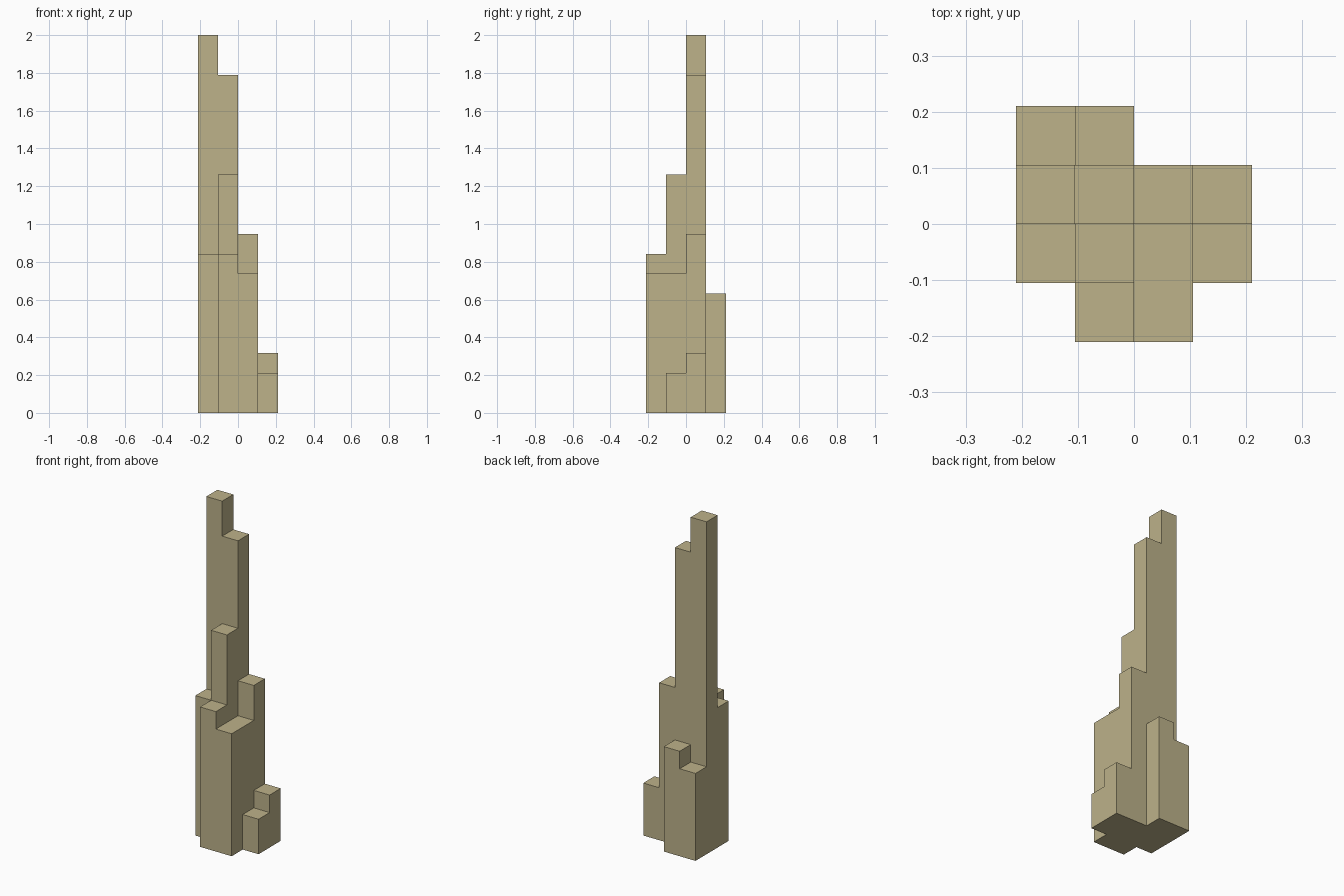
import bpy
import bmesh
from mathutils import Matrix, Vector

cube = bpy.data.objects.get("Cube")
if cube:
    bpy.data.objects.remove(cube, do_unlink=True)

# One flat sandstone colour
COLOUR = (0.508, 0.445, 0.254, 1.0)
stone = bpy.data.materials.new("sandstone")
stone.use_nodes = True
stone.diffuse_color = COLOUR
stone.node_tree.nodes["Principled BSDF"].inputs["Base Color"].default_value = COLOUR

UNIT = 2 / 19  # the tallest block is nineteen units high


def block(name, x, y, height, depth=1):
    """Square column standing on the ground; x and y are its low corner in units."""
    size = Vector((1, depth, height)) * UNIT
    centre = Vector((x + 0.5, y + depth / 2, height / 2)) * UNIT
    bm = bmesh.new()
    bmesh.ops.create_cube(
        bm, size=1, matrix=Matrix.Translation(centre) @ Matrix.Diagonal(size.to_4d()))
    mesh = bpy.data.meshes.new(name)
    bm.to_mesh(mesh)
    bm.free()
    mesh.materials.append(stone)
    bpy.context.collection.objects.link(bpy.data.objects.new(name, mesh))


# Tall central row, stepping down towards the left
for name, x, height in (("main_tower", -2, 19), ("second_tower", -1, 17),
                        ("inner_shoulder", 0, 9), ("outer_step", 1, 3)):
    block(name, x, 0, height)

# Front row and the blocks standing before it
block("front_corner_block", -2, -1, 8)
block("front_tower", -1, -1, 12)
block("front_low_step", 1, -1, 2)
block("front_buttress", -1, -2, 8)
block("front_terrace", 0, -2, 7, depth=2)

# Pair of blocks at the back
block("back_corner_block", -2, 1, 5)
block("back_inner_block", -1, 1, 6)
